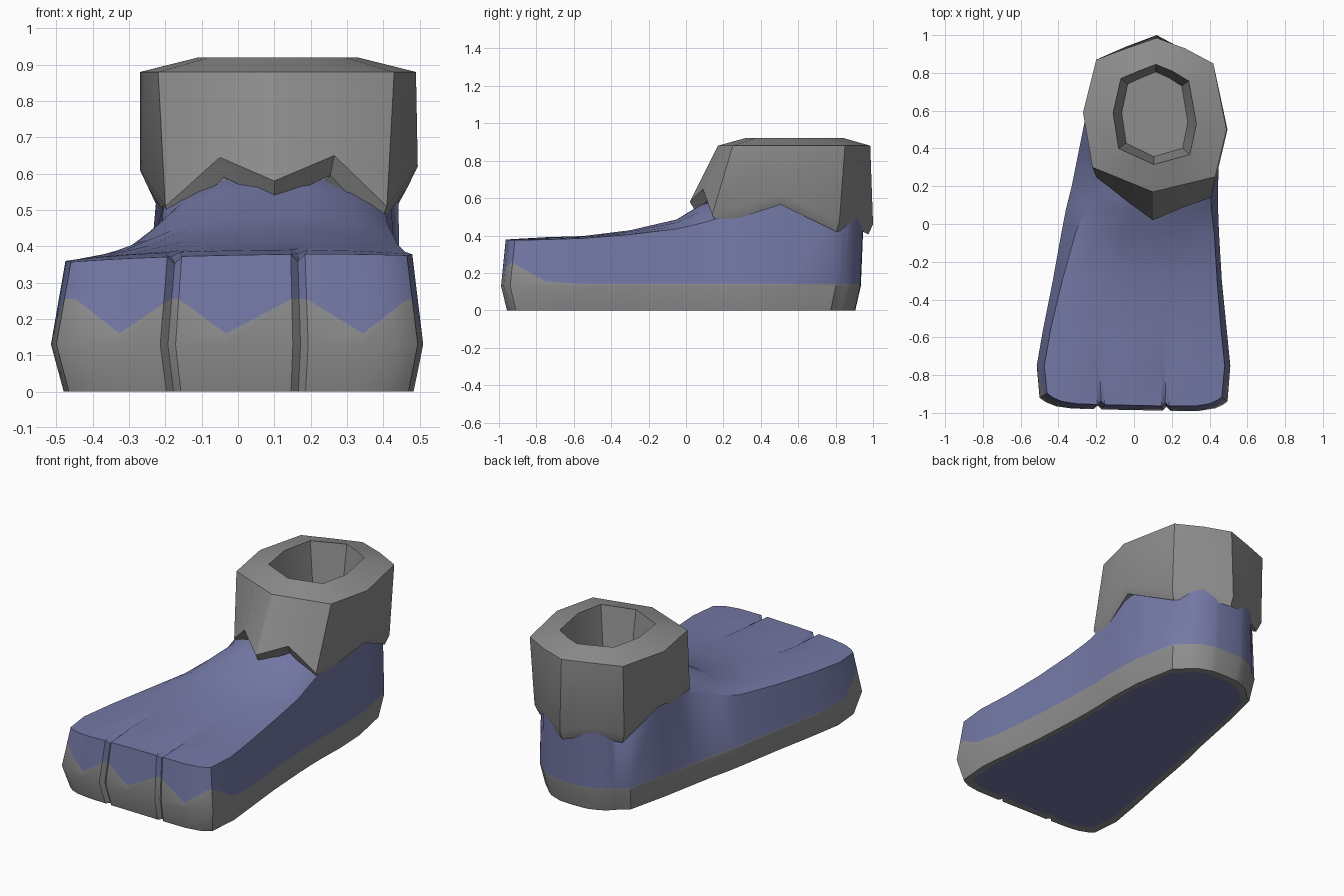
import bpy
import bmesh
import math

cube = bpy.data.objects.get("Cube")
if cube:
    bpy.data.objects.remove(cube, do_unlink=True)


def make_material(name, colour):
    mat = bpy.data.materials.new(name)
    mat.use_nodes = True
    mat.diffuse_color = (*colour, 1)
    bsdf = next(n for n in mat.node_tree.nodes if n.type == "BSDF_PRINCIPLED")
    bsdf.inputs["Base Color"].default_value = (*colour, 1)
    return mat


GREY, BLUE = 0, 1
materials = [make_material("warm grey", (0.27, 0.27, 0.27)),
             make_material("dusty blue", (0.175, 0.19, 0.38))]


def lerp(a, b, t):
    return a + (b - a) * t


def add_ring(bm, points):
    return [bm.verts.new(p) for p in points]


def bridge(bm, lower, upper, material):
    """Join two closed rings of equal length with quads."""
    count = len(lower)
    for i in range(count):
        k = (i + 1) % count
        face = bm.faces.new((lower[i], lower[k], upper[k], upper[i]))
        face.material_index = material


def cap(bm, ring, material):
    bm.faces.new(ring).material_index = material


def finish(bm, name, angle):
    bmesh.ops.recalc_face_normals(bm, faces=bm.faces)
    mesh = bpy.data.meshes.new(name)
    bm.to_mesh(mesh)
    bm.free()
    for mat in materials:
        mesh.materials.append(mat)
    obj = bpy.data.objects.new(name, mesh)
    bpy.context.collection.objects.link(obj)
    bpy.ops.object.select_all(action="DESELECT")
    obj.select_set(True)
    bpy.context.view_layer.objects.active = obj
    bpy.ops.object.shade_smooth_by_angle(angle=math.radians(angle))
    return obj


# Foot stations: y, widest left/right x, top edge left/right x,
# top edge left/right z, extra height along the middle
stations = [
    (-0.96, -0.50, 0.495, -0.46, 0.465, 0.357, 0.375, 0.01),
    (-0.75, -0.515, 0.51, -0.475, 0.48, 0.36, 0.378, 0.02),
    (-0.55, -0.48, 0.49, -0.44, 0.46, 0.365, 0.385, 0.02),
    (-0.3, -0.43, 0.465, -0.38, 0.44, 0.375, 0.405, 0.035),
    (-0.05, -0.385, 0.45, -0.31, 0.425, 0.39, 0.435, 0.07),
    (0.08, -0.36, 0.445, -0.26, 0.41, 0.425, 0.465, 0.12),
    (0.2, -0.33, 0.445, -0.21, 0.405, 0.47, 0.5, 0.12),
    (0.35, -0.3, 0.45, -0.2, 0.42, 0.54, 0.55, 0.08),
    (0.55, -0.26, 0.44, -0.22, 0.44, 0.59, 0.59, 0.03),
    (0.8, -0.2, 0.39, -0.18, 0.38, 0.52, 0.52, 0.08),
    (0.95, -0.15, 0.35, -0.14, 0.34, 0.5, 0.5, 0.0),
]
toe_grooves = (-0.18, 0.165)
toe_centres = (-0.31, -0.03, 0.33)
columns = [-0.47, -0.44, -0.39, 0.41, 0.45, 0.47, *toe_centres]
for groove in toe_grooves:
    columns += [groove - 0.02, groove, groove + 0.02]
columns.sort()
last = len(stations) - 1
end = len(columns) - 1


def foot_point(j, i):
    """Top point and matching widest point for station j, column i."""
    y, left, right, top_left, top_right, z_left, z_right, bump = stations[j]
    t = (columns[i] + 0.47) / 0.94
    side = abs(2 * t - 1)
    z = lerp(z_left, z_right, t) + bump * (1 - side ** 2.5)
    wide_y = y
    if columns[i] in toe_grooves and j < 2:
        z -= 0.02 / (j + 1)
    if j == 0:
        y += 0.055 * side ** 8 + 0.02 * (0.5 - t)
        if columns[i] in toe_grooves:
            y += 0.02
        wide_y = y - 0.025
    elif j == last:
        y -= 0.1 * side ** 3
        wide_y = y - 0.015
    return ((lerp(top_left, top_right, t), y, z),
            (lerp(left, right, t), wide_y, 0.13))


def colour_line(j, i):
    """Height where the blue upper meets the grey sole."""
    if j == 0:
        nearest = min(abs(columns[i] - c) for c in toe_centres)
        return 0.16 + min(nearest * 0.75, 0.095)
    return 0.155 if j == 1 else 0.14


# Foot: gridded upper with walls running down to the sole
bm = bmesh.new()
grid = [add_ring(bm, [foot_point(j, i)[0] for i in range(end + 1)])
        for j in range(last + 1)]
for j in range(last):
    for i in range(end):
        face = bm.faces.new((grid[j][i], grid[j][i + 1],
                             grid[j + 1][i + 1], grid[j + 1][i]))
        face.material_index = BLUE

border = [(0, i) for i in range(end)]
border += [(j, end) for j in range(last)]
border += [(last, i) for i in range(end, 0, -1)]
border += [(j, 0) for j in range(last, 0, -1)]

line, wide, sole, rim = [], [], [], []
for j, i in border:
    top, low = foot_point(j, i)
    height = colour_line(j, i)
    t = (height - low[2]) / (top[2] - low[2])
    line.append((lerp(low[0], top[0], t), lerp(low[1], top[1], t), height))
    wide.append(low)
    sole.append((lerp(low[0], 0.07, 0.06), low[1] * 0.968, 0))
    rim.append((lerp(low[0], 0.07, 0.14), low[1] * 0.925, 0))

rings = [add_ring(bm, points) for points in (rim, sole, wide, line)]
rings.append([grid[j][i] for j, i in border])
for k, material in enumerate((GREY, GREY, GREY, BLUE)):
    bridge(bm, rings[k], rings[k + 1], material)
cap(bm, rings[0], BLUE)
finish(bm, "foot", 35)

# Ankle cuff: top x, top y, then hem x, y, z with a zigzag lower edge
cuff_points = [
    (0.1, 0.17, 0.1, 0.02, 0.58),
    (0.265, 0.21, 0.265, 0.09, 0.65),
    (0.43, 0.25, 0.41, 0.14, 0.51),
    (0.49, 0.5, 0.495, 0.5, 0.62),
    (0.42, 0.85, 0.41, 0.82, 0.475),
    (0.27, 0.93, 0.27, 0.92, 0.5),
    (0.12, 0.985, 0.12, 1.0, 0.46),
    (-0.04, 0.93, -0.04, 0.94, 0.5),
    (-0.2, 0.87, -0.2, 0.86, 0.47),
    (-0.27, 0.59, -0.27, 0.59, 0.61),
    (-0.22, 0.3, -0.2, 0.25, 0.51),
    (-0.06, 0.235, -0.05, 0.13, 0.645),
]
centre_x, centre_y = 0.11, 0.585


def scaled(x, y, z, sx, sy):
    return (lerp(centre_x, x, sx), lerp(centre_y, y, sy), z)


bm = bmesh.new()
tuck = [scaled(p[2], p[3], 0.57, 0.75, 0.75) for p in cuff_points]
lip = [scaled(p[2], p[3], p[4] - 0.055, 0.93, 0.94) for p in cuff_points]
hem = [p[2:] for p in cuff_points]
shoulder = [(p[0], p[1], 0.88) for p in cuff_points]
opening = [scaled(p[0], p[1], 0.92, 0.58, 0.65) for p in cuff_points]
floor = [scaled(p[0], p[1], 0.66, 0.46, 0.55) for p in cuff_points]
rings = [add_ring(bm, points)
         for points in (tuck, lip, hem, shoulder, opening, floor)]
for lower, upper in zip(rings, rings[1:]):
    bridge(bm, lower, upper, GREY)
cap(bm, rings[-1], GREY)
finish(bm, "ankle_cuff", 30)
